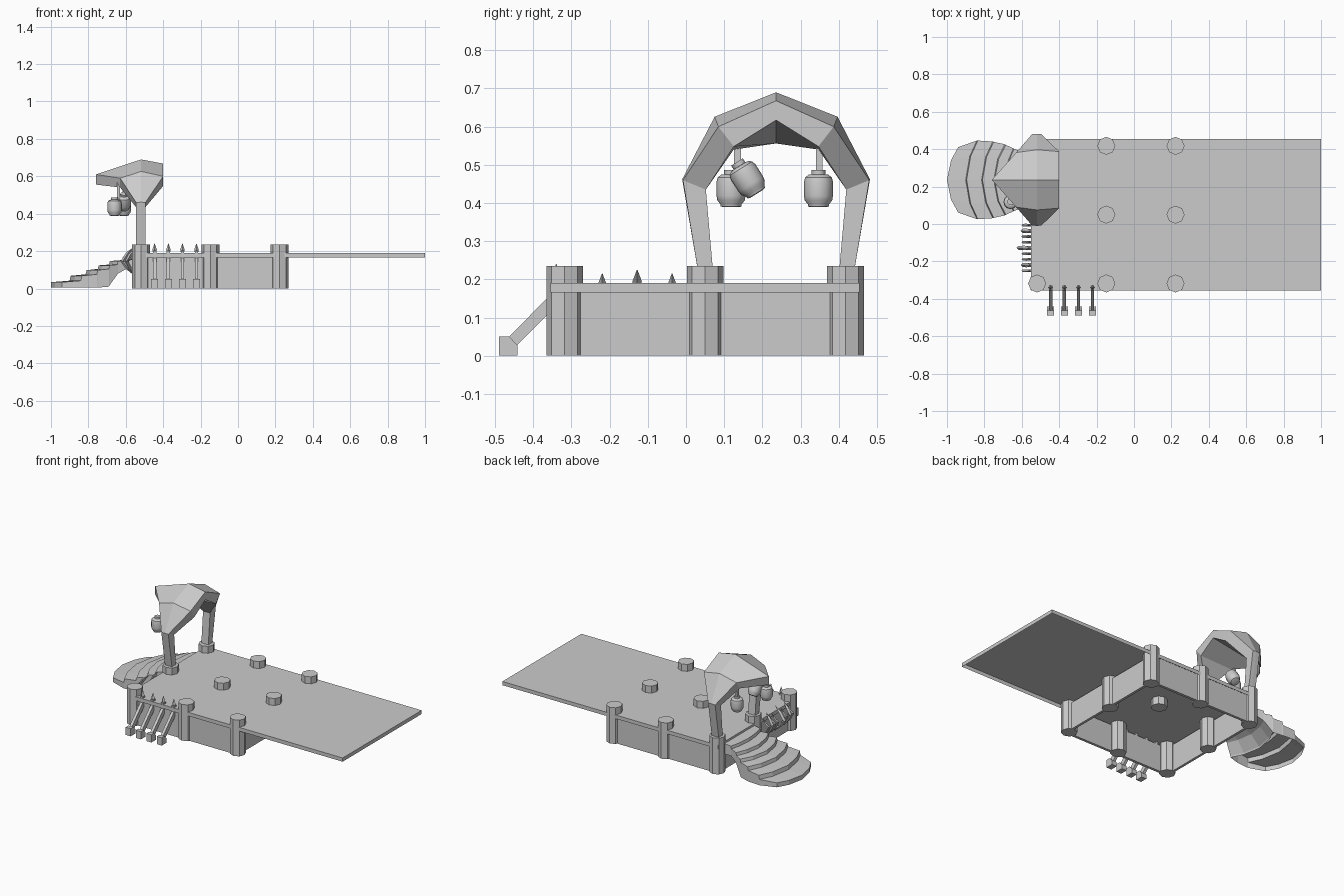
import bpy, bmesh, math
from mathutils import Matrix, Vector

if "Cube" in bpy.data.objects:
    bpy.data.objects.remove(bpy.data.objects["Cube"])


def make(name, verts, faces, smooth=False, open_mesh=False):
    me = bpy.data.meshes.new(name)
    me.from_pydata([tuple(v) for v in verts], [], faces)
    bm = bmesh.new()
    bm.from_mesh(me)
    bmesh.ops.remove_doubles(bm, verts=bm.verts, dist=1e-5)
    bmesh.ops.recalc_face_normals(bm, faces=bm.faces)
    bm.to_mesh(me)
    bm.free()
    ob = bpy.data.objects.new(name, me)
    bpy.context.collection.objects.link(ob)
    if smooth:
        for p in me.polygons:
            p.use_smooth = True
        me.set_sharp_from_angle(angle=math.radians(35))
    return ob


def loft(name, rings, smooth=False):
    """Skin a list of equally long closed rings and cap both ends."""
    n = len(rings[0])
    verts = [v for r in rings for v in r]
    faces = [(i * n + j, i * n + (j + 1) % n, (i + 1) * n + (j + 1) % n, (i + 1) * n + j)
             for i in range(len(rings) - 1) for j in range(n)]
    faces += [tuple(range(n))[::-1], tuple(range(len(verts) - n, len(verts)))]
    return make(name, verts, faces, smooth)


def box(name, x0, x1, y0, y1, z0, z1):
    return loft(name, [[(x0, y0, z), (x1, y0, z), (x1, y1, z), (x0, y1, z)] for z in (z0, z1)])


def lathe(name, profile, sides, mat, smooth=False):
    rings = [[mat @ Vector((r * math.cos(2 * math.pi * k / sides),
                            r * math.sin(2 * math.pi * k / sides), z))
              for k in range(sides)] for r, z in profile]
    return loft(name, rings, smooth)


PX, PY = (-0.518, -0.148, 0.222), (-0.318, 0.05, 0.418)

# Deck: top with a thin rim, open below
x0, x1, y0, y1 = -0.55, 1.0, -0.355, 0.455
corners = [(x0, y0), (x1, y0), (x1, y1), (x0, y1)]
make("deck", [(x, y, 0.19) for x, y in corners] + [(x, y, 0.166) for x, y in corners],
     [(0, 1, 2, 3)] + [(i + 4, (i + 1) % 4 + 4, (i + 1) % 4, i) for i in range(4)])

# Octagonal pillars; the middle one is only a stub under the deck
for i, x in enumerate(PX):
    for j, y in enumerate(PY):
        low = 0.14 if i == 1 and j == 1 else 0
        lathe("pillar", [(0.048, low), (0.048, 0.235)], 8, Matrix.Translation((x, y, 0)))

# Walls below the deck
box("front_wall", PX[0], PX[2], -0.342, -0.325, 0, 0.175)
box("back_wall", PX[0], PX[2], 0.425, 0.442, 0, 0.175)
box("left_wall", -0.538, -0.522, PY[0], PY[2], 0, 0.175)
box("right_wall", 0.222, 0.238, PY[0], PY[2], 0, 0.175)

# Front spikes: foot block, slanted shaft and pointed tip
for x in (-0.446, -0.372, -0.297, -0.222):
    foot = [(-0.49, 0), (-0.442, 0), (-0.442, 0.028), (-0.463, 0.05), (-0.49, 0.05)]
    loft("spike_foot", [[(x + s, y, z) for y, z in foot] for s in (-0.018, 0.018)])
    shaft = [(-0.463, 0.05), (-0.442, 0.028), (-0.328, 0.143), (-0.328, 0.2), (-0.352, 0.2), (-0.352, 0.163)]
    loft("spike_shaft", [[(x + s, y, z) for y, z in shaft] for s in (-0.009, 0.009)])
    lathe("spike_tip", [(0.007, 0.185), (0.012, 0.208), (0.001, 0.24)], 4,
          Matrix.Translation((x, -0.34, 0)))

# Curved claws on the left side, the middle one largest
for k in range(9):
    y = -0.25 + k * 0.0305
    big = k in (1, 4, 7)
    out = 0.05 + (0.022 if k == 4 else 0.0)
    top = 0.225 if k == 4 else 0.215 if big else 0.185
    w = 0.011 if big else 0.007
    path = [(-0.545, 0.07, 1), (-0.545 - out * 0.6, 0.105, 1), (-0.545 - out, 0.145, 1),
            (-0.545 - out * 0.55, top - 0.03, 1.1), (-0.55, top, 0.08)]
    rings = [[(x - w * f, y, z), (x, y - w * f, z), (x + w * f, y, z), (x, y + w * f, z)]
             for x, z, f in path]
    loft("claw", rings)

# Gate arch: half stations (y, z) for outer-left, ridge, outer-right, inner-right, inner-left
C = 0.236
half = [
    [(-.545, .03, .23), (-.518, .03, .23), (-.495, .03, .23), (-.495, .07, .23), (-.545, .07, .23)],
    [(-.545, -.008, .46), (-.518, -.01, .462), (-.495, -.008, .46), (-.495, .052, .435), (-.545, .052, .435)],
    [(-.63, .09, .59), (-.518, .075, .626), (-.40, .085, .60), (-.40, .125, .548), (-.63, .125, .54)],
    [(-.76, C, .61), (-.518, C, .69), (-.40, C, .668), (-.40, C, .617), (-.76, C, .556)],
]
other = [[(x, 2 * C - y, z) for x, y, z in r] for r in half[-2::-1]]
loft("gate_arch", half + other)

# Lanterns with caps, and their hangers
PROFILE = [(0.02, -0.048), (0.027, -0.046), (0.028, -0.04), (0.036, -0.03), (0.038, -0.018),
           (0.038, 0.018), (0.035, 0.03), (0.026, 0.037), (0.018, 0.038), (0.018, 0.05)]
for x, y, z, tilt in ((-0.66, 0.118, 0.437, 0), (-0.61, 0.16, 0.465, 32), (-0.61, 0.347, 0.437, 0)):
    m = Matrix.Translation((x, y, z)) @ Matrix.Rotation(math.radians(tilt), 4, 'X')
    lathe("lantern", PROFILE, 12, m, True)
for x, y in ((-0.64, 0.135), (-0.61, 0.349)):
    box("lantern_hanger", x - 0.008, x + 0.008, y - 0.009, y + 0.009, 0.475, 0.585)

# Fanned stairs: rows of (x, top z, underside z, half width), bowed towards the left
rows = [(-1.0, .005, .005, .175), (-1.0, .034, .005, .175), (-.90, .042, .005, .21),
        (-.895, .068, .005, .21), (-.815, .076, .005, .205), (-.81, .098, .005, .203),
        (-.75, .105, .01, .19), (-.745, .124, .02, .187), (-.69, .128, .075, .168),
        (-.685, .147, .08, .166), (-.62, .152, .105, .15), (-.615, .17, .107, .15),
        (-.54, .178, .11, .155)]
T = (-1, -0.6, 0, 0.6, 1)
verts, faces = [], []
for i, (x, zt, zb, w) in enumerate(rows):
    bow = 0.06 * min(1, (-0.54 - x) / 0.2)
    for z in (zt, zb):
        verts += [(x + bow * t * t, C + w * t, z) for t in T]
n = len(T)
for i in range(len(rows) - 1):
    a, b = i * 2 * n, (i + 1) * 2 * n
    for j in range(n - 1):
        faces.append((a + j, a + j + 1, b + j + 1, b + j))
        if rows[i][0] > -0.76:  # underside only where the stairs arch up
            faces.append((a + n + j, b + n + j, b + n + j + 1, a + n + j + 1))
    if i:
        for j in (0, n - 1):
            faces.append((a + j, b + j, b + n + j, a + n + j))
make("stairs", verts, faces)
